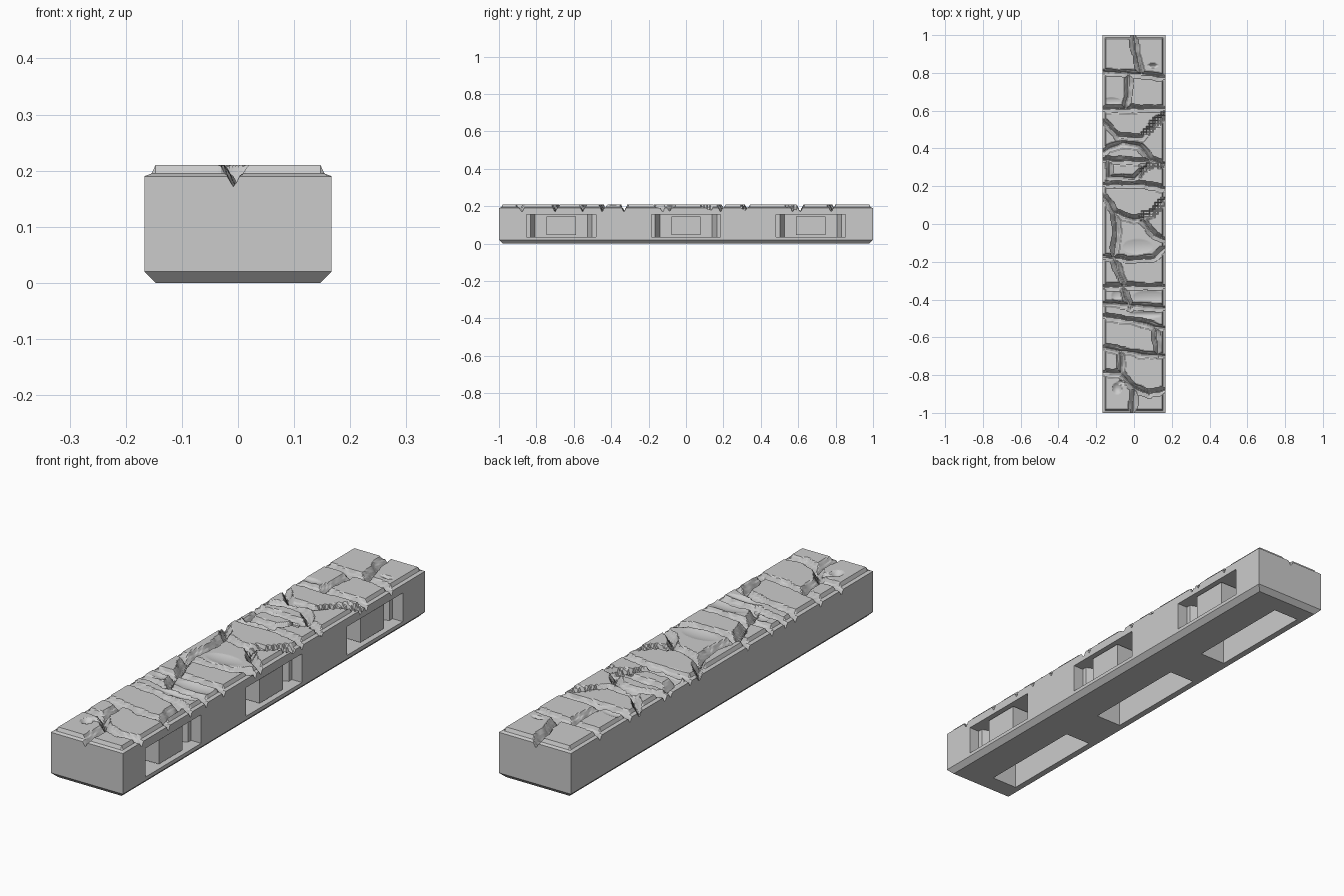
import bpy
import bmesh
from mathutils import Vector, noise

HALF_X, HALF_Y, FOOT = 0.167, 1.0, 0.02

cube = bpy.data.objects.get("Cube")
if cube:
    bpy.data.objects.remove(cube, do_unlink=True)

stone = bpy.data.materials.new("grey_stone")
stone.use_nodes = True
grey = (0.6, 0.6, 0.6, 1)
stone.diffuse_color = grey
stone.node_tree.nodes["Principled BSDF"].inputs["Base Color"].default_value = grey


def make_object(name, bm):
    bmesh.ops.recalc_face_normals(bm, faces=bm.faces[:])
    mesh = bpy.data.meshes.new(name)
    bm.to_mesh(mesh)
    bm.free()
    mesh.materials.append(stone)
    ob = bpy.data.objects.new(name, mesh)
    bpy.context.scene.collection.objects.link(ob)
    return ob


def prism(name, outline, low, high):
    bm = bmesh.new()
    bottom = [bm.verts.new((x, y, low)) for x, y in outline]
    top = [bm.verts.new((x, y, high)) for x, y in outline]
    for i in range(len(outline)):
        bm.faces.new((bottom[i - 1], bottom[i], top[i], top[i - 1]))
    bm.faces.new(bottom)
    bm.faces.new(top)
    return make_object(name, bm)


def box(name, lo, hi):
    corners = [(lo[0], lo[1]), (hi[0], lo[1]), (hi[0], hi[1]), (lo[0], hi[1])]
    return prism(name, corners, lo[2], hi[2])


def carve(target, cutter):
    """Subtract the cutter for good, then throw it away."""
    mod = target.modifiers.new("carve", 'BOOLEAN')
    mod.operation, mod.solver, mod.object = 'DIFFERENCE', 'EXACT', cutter
    graph = bpy.context.evaluated_depsgraph_get()
    graph.update()
    mesh = bpy.data.meshes.new_from_object(target.evaluated_get(graph))
    target.modifiers.remove(mod)
    target.data = mesh
    bpy.data.objects.remove(cutter, do_unlink=True)


def ramp(profile, d):
    """Height at distance d along a piecewise straight profile."""
    for (d0, z0), (d1, z1) in zip(profile, profile[1:]):
        if d <= d1:
            return z0 + (z1 - z0) * max(0, d - d0) / (d1 - d0)
    return profile[-1][1]


# Cross-sections of the stepped rim and of a joint between stones
RIM = [(0, 0.19), (0.013, 0.195), (0.02, 0.21)]
JOINT = [(0.003, 0.172), (0.013, 0.193), (0.018, 0.196), (0.024, 0.21)]

# Joints between the paving stones, front to back
E = 0.19
joints = [
    [(-0.01, -1.03), (0, -0.88)],
    [(-E, -0.79), (-0.07, -0.79), (0, -0.87), (0.08, -0.90), (E, -0.87)],
    [(-0.07, -0.68), (-0.07, -0.79)],
    [(-E, -0.65), (0.05, -0.69), (E, -0.70)],
    [(0.11, -0.54), (0.13, -0.70)],
    [(-E, -0.48), (0.03, -0.52), (E, -0.56)],
    [(-0.06, -0.33), (-0.02, -0.44)],
    [(-E, -0.42), (0, -0.43), (E, -0.45)],
    [(-E, -0.33), (E, -0.33)],
    [(-0.11, -0.18), (-0.05, -0.33)],
    [(-E, -0.17), (-0.03, -0.19), (0.1, -0.18), (E, -0.11)],
    [(-0.1, 0.06), (-0.09, -0.05), (-0.11, -0.18)],
    [(0.04, 0.02), (0.11, -0.06), (E, -0.10)],
    [(-E, 0.18), (-0.1, 0.06), (0, 0.02), (0.08, 0.05), (E, 0.15)],
    [(-E, 0.21), (0.05, 0.21), (E, 0.18)],
    [(-0.14, 0.34), (-0.13, 0.25), (0, 0.24), (0.1, 0.33)],
    [(-E, 0.34), (0.1, 0.33)],
    [(-E, 0.37), (-0.07, 0.43), (0.03, 0.41), (0.09, 0.34), (E, 0.30)],
    [(-E, 0.57), (-0.08, 0.46), (0.04, 0.46), (0.1, 0.52), (E, 0.60)],
    [(-E, 0.61), (E, 0.61)],
    [(-0.02, 0.79), (-0.04, 0.61)],
    [(-E, 0.81), (0.03, 0.79), (E, 0.77)],
    [(-0.01, 1.03), (0.01, 0.9), (0.04, 0.79)],
]
segments = [(Vector(a), Vector(b)) for line in joints for a, b in zip(line, line[1:])]

# Worn hollows and chips in the stone tops: centre, half sizes, depth
hollows = [
    (0.08, -0.39, 0.09, 0.04, 0.009), (0.02, -0.12, 0.08, 0.04, 0.006),
    (-0.09, -0.38, 0.03, 0.03, 0.008), (0.1, 0.84, 0.03, 0.012, 0.01),
    (-0.09, -0.87, 0.025, 0.03, 0.014), (-0.06, -0.84, 0.03, 0.015, 0.012),
    (-0.12, 0.65, 0.05, 0.02, 0.006), (0.06, -0.48, 0.09, 0.02, 0.01),
]


def joint_distance(p):
    best = 1.0
    for a, b in segments:
        if min(a.y, b.y) - 0.05 < p.y < max(a.y, b.y) + 0.05:
            ab = b - a
            t = min(1, max(0, (p - a).dot(ab) / ab.length_squared))
            best = min(best, (a + ab * t - p).length)
    return best


def height(x, y):
    z = ramp(RIM, min(HALF_X - abs(x), HALF_Y - abs(y)))
    p = Vector((x, y))
    # Stepped tool marks beside the diagonal joints
    if x > 0.03 and (0.02 < y < 0.15 or 0.24 < y < 0.32 or 0.47 < y < 0.59):
        p = Vector((round(x / 0.015) * 0.015, round(y / 0.015) * 0.015))
    # Crooked joint lines of uneven width
    wobble = noise.noise_vector(Vector((x, y, 0)) * 22)
    width = 0.9 + 0.35 * noise.noise(Vector((x, y, 3)) * 14)
    z = min(z, ramp(JOINT, joint_distance(p + wobble.xy * 0.007) / width))
    for cx, cy, sx, sy, depth in hollows:
        r = ((x - cx) / sx) ** 2 + ((y - cy) / sy) ** 2
        z -= depth * max(0, 1 - r) if z > 0.2 else 0
    return z


def stations(half, step):
    """Grid lines that follow the rim steps, then run evenly across."""
    inner = half - 0.02
    n = round(2 * inner / step)
    rim = [half, half - 0.0065, half - 0.013]
    return [-v for v in rim] + [inner * (2 * i / n - 1) for i in range(n + 1)] + rim[::-1]


# Slab: carved top, plain walls and a chamfered foot
bm = bmesh.new()
grid = [[bm.verts.new((x, y, height(x, y))) for y in stations(HALF_Y, 0.0055)]
        for x in stations(HALF_X, 0.0055)]
for a, b in zip(grid, grid[1:]):
    for j in range(len(a) - 1):
        bm.faces.new((a[j], b[j], b[j + 1], a[j + 1]))
signs = [(-1, -1), (1, -1), (1, 1), (-1, 1)]
wall = [bm.verts.new((sx * HALF_X, sy * HALF_Y, FOOT)) for sx, sy in signs]
base = [bm.verts.new((sx * (HALF_X - FOOT), sy * (HALF_Y - FOOT), 0)) for sx, sy in signs]
borders = [[col[0] for col in grid], grid[-1],
           [col[-1] for col in reversed(grid)], grid[0][::-1]]
for i, border in enumerate(borders):
    j = (i + 1) % 4
    bm.faces.new(border + [wall[j], wall[i]])
    bm.faces.new((wall[i], wall[j], base[j], base[i]))
bm.faces.new(base)
slab = make_object("stone_slab", bm)

# Clip pockets in the left side, each with a centre block, and underside slots
pocket = [(0.2, 0.185), (0.12, 0.185), (0.12, 0.165), (0.06, 0.14)]
outline = pocket + [(x, -y) for x, y in reversed(pocket)]
for name, cy in (("front", -0.667), ("middle", 0), ("back", 0.667)):
    carve(slab, prism("pocket_cutter", [(x, y + cy) for x, y in outline], 0.035, 0.155))
    carve(slab, box("slot_cutter", (-0.12, cy - 0.235, -0.05), (0, cy + 0.235, 0.145)))
    box(name + "_pocket_block", (0.05, cy - 0.078, 0.045), (0.155, cy + 0.078, 0.145))
